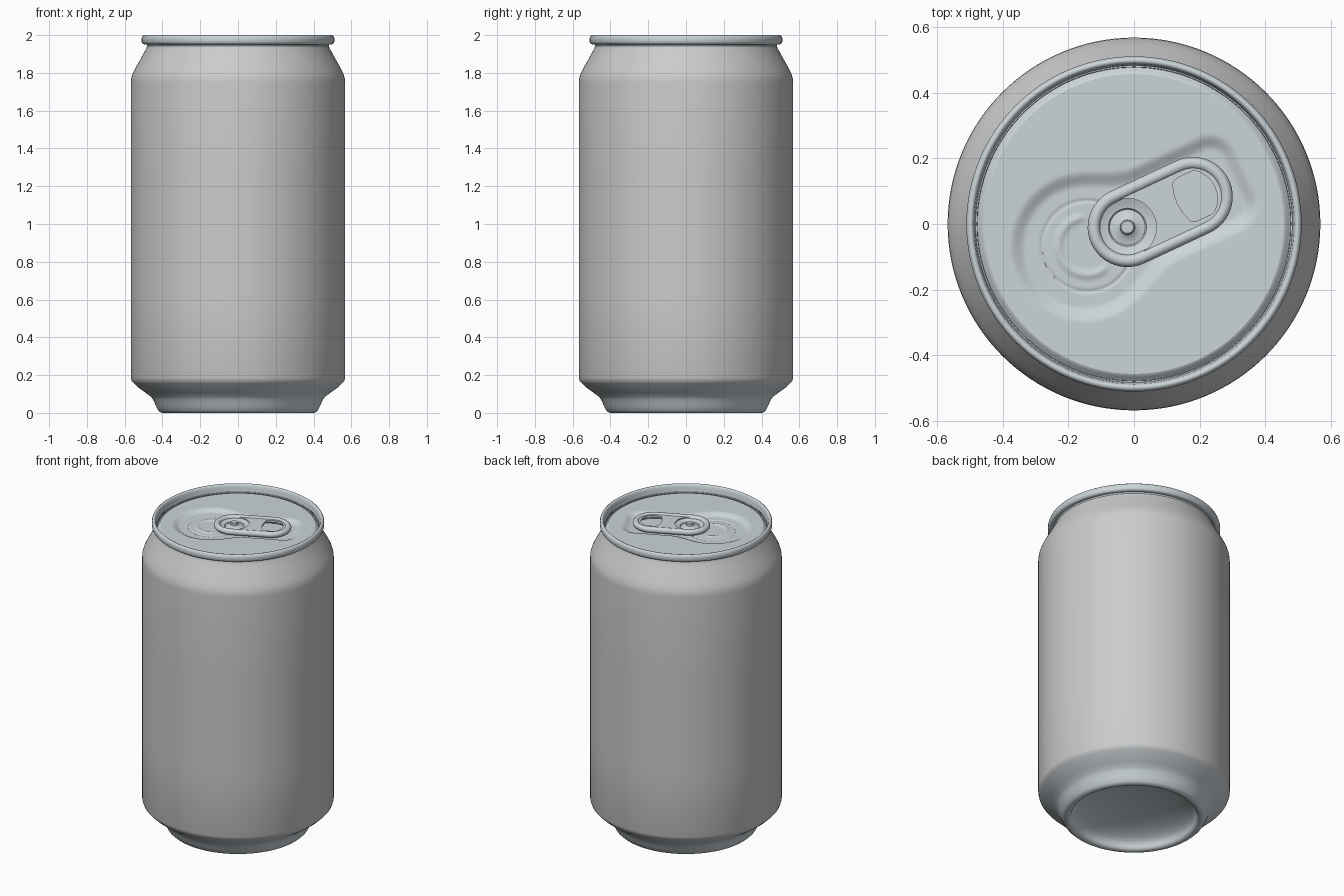
import bpy, bmesh, math
from mathutils import Matrix

if "Cube" in bpy.data.objects:
    bpy.data.objects.remove(bpy.data.objects["Cube"])

SEG = 128
metal = bpy.data.materials.new("bright_metal")
metal.diffuse_color = (0.60, 0.66, 0.69, 1)
metal.use_nodes = True
metal.node_tree.nodes["Principled BSDF"].inputs["Base Color"].default_value = metal.diffuse_color
TAB = Matrix.Translation((-0.02, -0.01, 0)) @ Matrix.Rotation(math.radians(25), 4, 'Z')
TAB_INV = TAB.inverted()


def finish(bm, name, mat=None, angle=40):
    me = bpy.data.meshes.new(name)
    bm.to_mesh(me)
    bm.free()
    ob = bpy.data.objects.new(name, me)
    bpy.context.collection.objects.link(ob)
    if mat:
        me.materials.append(mat)
    smooth(ob, angle)
    return ob


def smooth(ob, angle=40):
    bpy.ops.object.select_all(action='DESELECT')
    ob.select_set(True)
    bpy.context.view_layer.objects.active = ob
    bpy.ops.object.shade_smooth_by_angle(angle=math.radians(angle))


def revolve(name, profile, mat=None, seg=SEG, height=None, angle=40):
    """Spin (radius, z) points about z; profiles run upward outside, then inward."""
    bm = bmesh.new()
    rings = []
    for r, z in profile:
        ring = []
        for i in range(1 if r == 0 else seg):
            a = 2 * math.pi * i / seg
            x, y = r * math.cos(a), r * math.sin(a)
            ring.append(bm.verts.new((x, y, z + (height(x, y) if height else 0))))
        rings.append(ring)
    for a, b in zip(rings, rings[1:]):
        for i in range(seg):
            j = (i + 1) % seg
            if len(b) == 1:
                bm.faces.new((a[i], a[j], b[0]))
            elif len(a) == 1:
                bm.faces.new((a[0], b[j], b[i]))
            else:
                bm.faces.new((a[i], a[j], b[j], b[i]))
    return finish(bm, name, mat, angle)


def curve_part(name, loops, mat, z, bevel=0.0, extrude=0.0, fill=False):
    """Closed 2D loops, either swept with a round section or filled as a plate."""
    cu = bpy.data.curves.new(name, 'CURVE')
    cu.dimensions = '2D' if fill else '3D'
    if fill:
        cu.fill_mode = 'BOTH'
    cu.bevel_depth, cu.bevel_resolution, cu.extrude = bevel, 4, extrude
    for pts in loops:
        sp = cu.splines.new('POLY')
        sp.points.add(len(pts) - 1)
        for p, (x, y) in zip(sp.points, pts):
            p.co = (x, y, 0, 1)
        sp.use_cyclic_u = True
    ob = bpy.data.objects.new(name, cu)
    bpy.context.collection.objects.link(ob)
    cu.materials.append(mat)
    ob.matrix_world = Matrix.Translation((0, 0, z)) @ TAB
    bpy.ops.object.select_all(action='DESELECT')
    ob.select_set(True)
    bpy.context.view_layer.objects.active = ob
    bpy.ops.object.convert(target='MESH')
    smooth(bpy.context.view_layer.objects.active)


def arc(cx, r, a0, a1, n):
    return [(cx + r * math.cos(math.radians(a0 + (a1 - a0) * i / n)),
             r * math.sin(math.radians(a0 + (a1 - a0) * i / n))) for i in range(n + 1)]


def step(e0, e1, x):
    t = min(max((x - e0) / (e1 - e0), 0), 1)
    return t * t * (3 - 2 * t)


def lid_relief(x, y):
    """Keyhole recess, score line and opening bead pressed into the lid."""
    u, v = (TAB_INV @ Matrix.Translation((x, y, 0))).translation.xy
    d_round = math.hypot(u + 0.143, v) - 0.23
    qu, qv = abs(u - 0.14) - 0.17, abs(v) - 0.07
    d_slot = math.hypot(max(qu, 0), max(qv, 0)) + min(max(qu, qv), 0) - 0.09
    h = max(0.07 - abs(d_round - d_slot), 0) / 0.07
    d = min(d_round, d_slot) - h * h * 0.07 / 4
    z = -0.018 * (1 - step(-0.05, 0.0, d))
    s = math.hypot(u + 0.135, v)
    z -= 0.005 * max(0, 1 - abs(s - 0.138) / 0.006)
    if u < -0.09:
        z += 0.006 * max(0, 1 - abs(s - 0.088) / 0.018) * step(-0.09, -0.13, u)
    return z


# Painted body with shoulder and neck
revolve("can_body", [(0.553, 0.158), (0.562, 0.168), (0.567, 0.185), (0.567, 0.6),
                     (0.567, 1.2), (0.567, 1.75), (0.565, 1.772), (0.558, 1.795),
                     (0.545, 1.822), (0.51, 1.885), (0.488, 1.925), (0.479, 1.945),
                     (0.478, 1.96)])

# Bare metal foot with domed underside
dome = [(0.37 * math.sin(math.radians(a)), 0.02 + 0.095 * math.cos(math.radians(a)))
        for a in range(0, 91, 9)]
revolve("can_base", dome + [(0.375, 0.008), (0.386, 0.001), (0.40, 0.0), (0.413, 0.004),
                            (0.423, 0.014), (0.437, 0.042), (0.449, 0.07), (0.462, 0.087),
                            (0.49, 0.107), (0.53, 0.136), (0.553, 0.158)], metal, angle=60)

# Rolled rim and countersunk gutter
revolve("lid_rim", [(0.477, 1.953), (0.496, 1.951), (0.505, 1.955), (0.51, 1.965),
                    (0.51, 1.984), (0.506, 1.995), (0.499, 2.0), (0.492, 1.998),
                    (0.487, 1.99), (0.484, 1.97), (0.481, 1.945), (0.476, 1.939),
                    (0.471, 1.942), (0.465, 1.952), (0.456, 1.956)], metal, angle=70)

# Lid panel with pressed relief
revolve("lid_panel", [(0.456 * (1 - i / 100), 1.956) for i in range(101)],
        metal, 224, lid_relief, 60)

# Pull tab: curled edge and plate with two openings
L = 0.22
def stadium(r):
    return arc(L, r, -90, 90, 24) + arc(0, r, 90, 270, 24)

finger_hole = arc(0.205, 0.088, -52, 52, 10) + [
    (0.25, 0.072), (0.20, 0.072), (0.182, 0.064), (0.172, 0.035), (0.168, 0),
    (0.172, -0.035), (0.182, -0.064), (0.20, -0.072), (0.25, -0.072)]
curve_part("tab_curled_edge", [stadium(0.102)], metal, 1.961, bevel=0.019)
curve_part("tab_plate", [stadium(0.1), finger_hole, arc(0, 0.088, 0, 352.5, 47)],
           metal, 1.966, extrude=0.006, fill=True)

# Rivet tongue, dished around the central rivet
tongue = revolve("tab_rivet", [(0.09, 1.966), (0.084, 1.964), (0.07, 1.958), (0.058, 1.956),
                               (0.054, 1.951), (0.04, 1.953), (0.026, 1.961), (0.023, 1.963),
                               (0.022, 1.976), (0.018, 1.98), (0, 1.981)], metal, 64)
tongue.matrix_world = TAB
